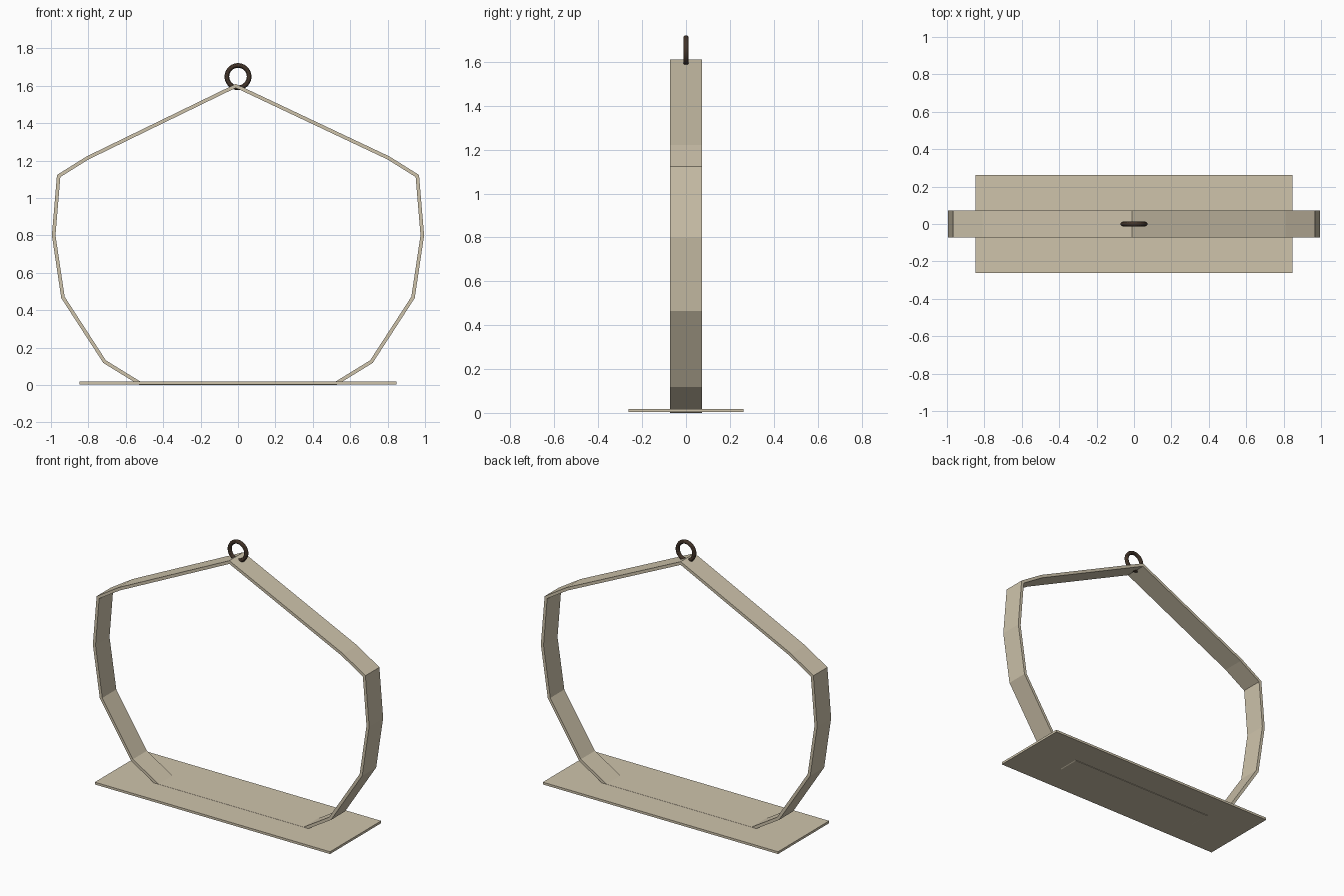
import bpy, bmesh, math
from mathutils import Vector

if "Cube" in bpy.data.objects:
    bpy.data.objects.remove(bpy.data.objects["Cube"], do_unlink=True)


def material(name, rgb):
    m = bpy.data.materials.new(name)
    m.use_nodes = True
    m.diffuse_color = (*rgb, 1)
    m.node_tree.nodes["Principled BSDF"].inputs["Base Color"].default_value = (*rgb, 1)
    return m


beige = material("beige wood", (0.62, 0.55, 0.41))
brown = material("dark brown metal", (0.055, 0.034, 0.022))


def finish(bm, name, mat):
    bmesh.ops.recalc_face_normals(bm, faces=bm.faces)
    me = bpy.data.meshes.new(name)
    bm.to_mesh(me)
    bm.free()
    me.materials.append(mat)
    ob = bpy.data.objects.new(name, me)
    bpy.context.collection.objects.link(ob)
    return ob


def inset_loop(pts, t):
    """Offset a clockwise closed outline inwards by t with mitred corners."""
    out = []
    for i, p in enumerate(pts):
        d0 = (p - pts[i - 1]).normalized()
        d1 = (pts[(i + 1) % len(pts)] - p).normalized()
        n0, n1 = Vector((d0.y, -d0.x)), Vector((d1.y, -d1.x))
        out.append(p + (n0 + n1) * (t / (1 + n0.dot(n1))))
    return out


# Faceted band frame: half outline mirrored, closed at the apex
half = [(0.81, 1.222), (0.968, 1.123), (0.995, 0.80),
        (0.945, 0.465), (0.72, 0.118), (0.528, 0.0)]
outer = [Vector((-0.012, 1.61))] + [Vector(p) for p in half]
outer += [Vector((-x, z)) for x, z in reversed(half)]
inner = inset_loop(outer, 0.019)
W = 0.072
bm = bmesh.new()
rings = [[bm.verts.new((p.x, y, p.y)) for p in loop]
         for loop, y in ((outer, -W), (outer, W), (inner, W), (inner, -W))]
n = len(outer)
for k in range(4):
    a, b = rings[k], rings[(k + 1) % 4]
    for i in range(n):
        j = (i + 1) % n
        bm.faces.new((a[i], a[j], b[j], b[i]))
finish(bm, "band_frame", beige)

# Flat shelf board
bm = bmesh.new()
bmesh.ops.create_cube(bm, size=1)
for v in bm.verts:
    v.co = (v.co.x * 1.694, v.co.y * 0.526, 0.0105 + v.co.z * 0.015)
finish(bm, "base_board", beige)

# Hanging ring
bpy.ops.mesh.primitive_torus_add(major_radius=0.0595, minor_radius=0.0125,
                                 major_segments=40, minor_segments=12,
                                 location=(0, 0, 1.649), rotation=(math.pi / 2, 0, 0))
ring = bpy.context.object
ring.name = "hanging_ring"
ring.data.materials.append(brown)
bpy.ops.object.shade_smooth_by_angle()
